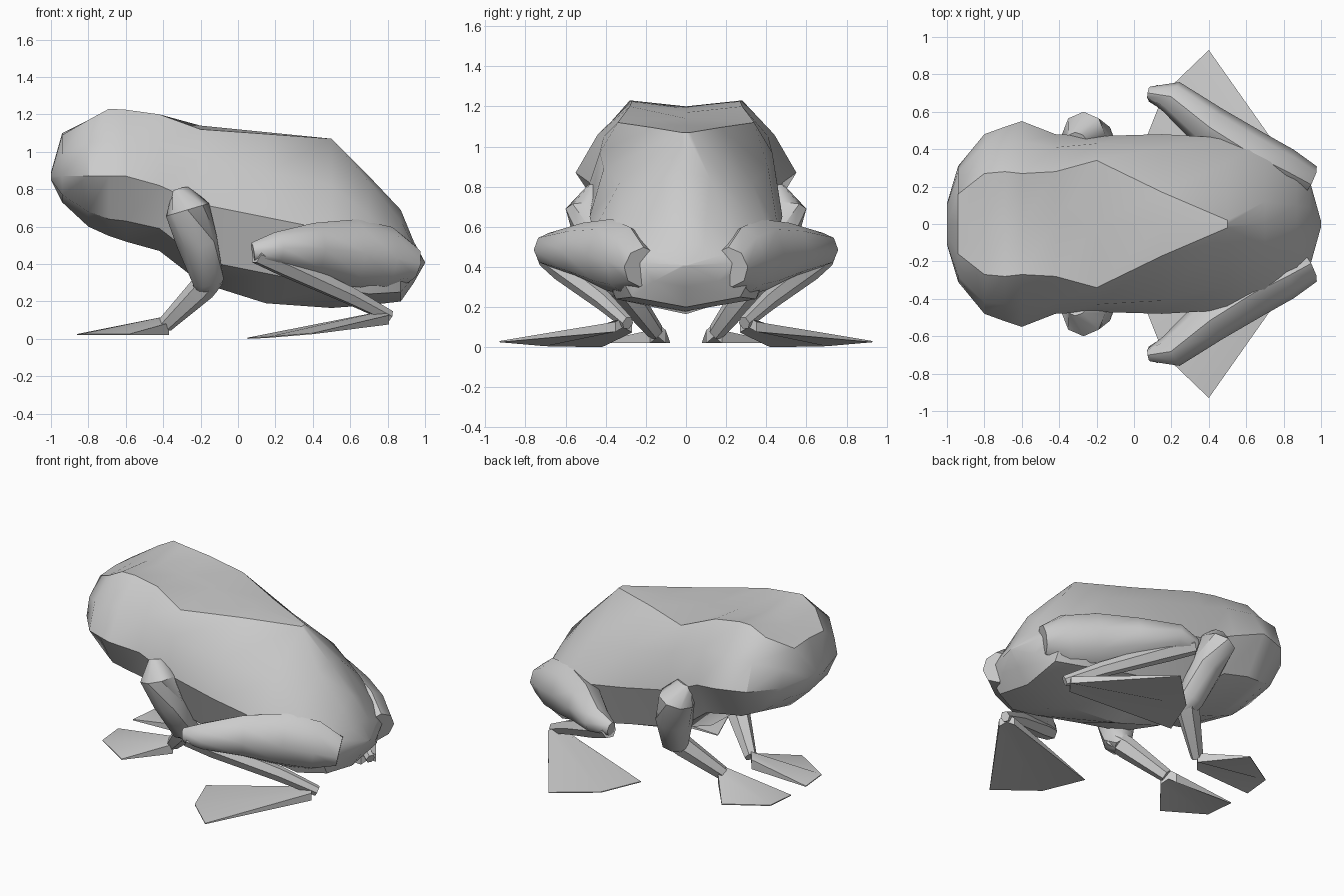
import bpy, bmesh, math
from mathutils import Vector

if "Cube" in bpy.data.objects:
    bpy.data.objects.remove(bpy.data.objects["Cube"])

skin = bpy.data.materials.new("grey_skin")
skin.diffuse_color = (0.6, 0.6, 0.6, 1)
skin.use_nodes = True
skin.node_tree.nodes["Principled BSDF"].inputs["Base Color"].default_value = skin.diffuse_color


def finish(bm, name, mirror=False, angle=35):
    """Turn a bmesh into a shaded object, optionally mirrored across y."""
    bmesh.ops.remove_doubles(bm, verts=bm.verts, dist=0.0005)
    bmesh.ops.recalc_face_normals(bm, faces=bm.faces)
    me = bpy.data.meshes.new(name)
    bm.to_mesh(me)
    bm.free()
    me.materials.append(skin)
    ob = bpy.data.objects.new(name, me)
    bpy.context.collection.objects.link(ob)
    bpy.ops.object.select_all(action='DESELECT')
    ob.select_set(True)
    bpy.context.view_layer.objects.active = ob
    bpy.ops.object.shade_smooth_by_angle(angle=math.radians(angle))
    if mirror:
        mod = ob.modifiers.new("mirror", 'MIRROR')
        mod.use_axis = (False, True, False)
        mod.use_mirror_merge = False


def loft(rings, caps=True):
    bm = bmesh.new()
    loops = [[bm.verts.new(p) for p in r] for r in rings]
    n = len(rings[0])
    for a, b in zip(loops, loops[1:]):
        for i in range(n):
            j = (i + 1) % n
            bm.faces.new((a[i], a[j], b[j], b[i]))
    if caps:
        bm.faces.new(loops[0])
        bm.faces.new(loops[-1])
    return bm


def limb(name, path, sides=8):
    """Oval tube; path entries are (x, y, z, side radius, upright radius)."""
    pts = [Vector(p[:3]) for p in path]
    rings = []
    for i, p in enumerate(path):
        d = (pts[min(i + 1, len(pts) - 1)] - pts[max(i - 1, 0)]).normalized()
        side = d.cross(Vector((0, 0, 1))).normalized()
        up = side.cross(d)
        ring = []
        for k in range(sides):
            a = math.tau * k / sides
            ring.append(pts[i] + side * p[3] * math.cos(a) + up * p[4] * math.sin(a))
        rings.append(ring)
    finish(loft(rings), name, True, 45)


def foot(name, ankle, toes, half_width, thick):
    """Webbed wedge: a thick ankle fanning out to thin toe tips."""
    ankle = Vector(ankle)
    toes = [Vector(t) for t in toes]
    across = (toes[0] - toes[-1]).normalized() * half_width
    roots = [ankle + across, ankle + Vector((0, 0, thick * 0.5)), ankle - across]
    bm = bmesh.new()
    top_r = [bm.verts.new(r) for r in roots]
    low_r = [bm.verts.new(r - Vector((0, 0, thick))) for r in roots]
    top_t = [bm.verts.new(t + Vector((0, 0, 0.006))) for t in toes]
    low_t = [bm.verts.new(t) for t in toes]
    for i in range(2):
        bm.faces.new((top_r[i], top_r[i + 1], top_t[i + 1], top_t[i]))
        bm.faces.new((low_r[i], low_t[i], low_t[i + 1], low_r[i + 1]))
        bm.faces.new((top_t[i], top_t[i + 1], low_t[i + 1], low_t[i]))
        bm.faces.new((top_r[i], low_r[i], low_r[i + 1], top_r[i + 1]))
    for i in (0, 2):
        bm.faces.new((top_r[i], top_t[i], low_t[i], low_r[i]))
    finish(bm, name, True, 25)


# Head and body: x, top z, back edge, brow, flank, lower flank, belly z
sections = [
    (-1.00, 0.89, (.05, .89), (.10, .88), (.11, .87), (.07, .85), 0.85),
    (-0.94, 1.10, (.16, 1.09), (.28, .99), (.31, .87), (.20, .77), 0.73),
    (-0.80, 1.16, (.27, 1.17), (.42, 1.05), (.48, .87), (.33, .68), 0.60),
    (-0.69, 1.20, (.28, 1.23), (.43, 1.06), (.52, .87), (.38, .64), 0.55),
    (-0.60, 1.19, (.27, 1.225), (.44, 1.06), (.55, .87), (.39, .63), 0.52),
    (-0.42, 1.17, (.28, 1.20), (.41, 1.05), (.48, .82), (.38, .59), 0.47),
    (-0.20, 1.14, (.34, 1.12), (.43, .97), (.47, .72), (.36, .42), 0.30),
    (0.15, 1.105, (.17, 1.095), (.41, .89), (.48, .65), (.36, .35), 0.19),
    (0.50, 1.07, (.02, 1.07), (.33, .82), (.46, .58), (.37, .28), 0.165),
    (0.70, 0.87, (.12, .84), (.32, .66), (.44, .50), (.35, .24), 0.18),
    (0.87, 0.69, (.10, .63), (.25, .53), (.37, .43), (.27, .25), 0.20),
    (0.94, 0.52, (.09, .50), (.18, .46), (.23, .42), (.16, .33), 0.30),
    (1.00, 0.41, (.01, .41), (.01, .41), (.015, .41), (.01, .405), 0.405),
]
rings = []
for x, top, *half, low in sections:
    right = [(x, y, z) for y, z in half]
    left = [(x, -y, z) for y, z in reversed(half)]
    rings.append([(x, 0, top)] + right + [(x, 0, low)] + left)
finish(loft(rings), "body", angle=32)

# Hind legs
limb("hind_thigh", [(.93, .22, .40, .10, .10), (.80, .29, .43, .12, .17),
                    (.62, .38, .46, .13, .18), (.40, .52, .48, .12, .14),
                    (.20, .68, .485, .09, .085), (.08, .70, .465, .035, .05)])
limb("hind_shin", [(.10, .70, .45, .05, .05), (.25, .62, .39, .06, .06),
                   (.60, .41, .23, .045, .05), (.81, .29, .12, .03, .035)], 6)
foot("hind_foot", (.78, .31, .125), [(.40, .93, .025), (.16, .70, .005), (.05, .42, 0)],
     .05, .05)

# Front legs
limb("front_upper_leg", [(-.30, .44, .79, .06, .05), (-.27, .48, .69, .12, .12),
                         (-.22, .44, .52, .12, .10), (-.16, .35, .32, .09, .09),
                         (-.17, .31, .27, .07, .05)])
limb("front_lower_leg", [(-.13, .36, .34, .06, .07), (-.19, .30, .27, .075, .07),
                         (-.39, .15, .075, .04, .045)], 6)
foot("front_foot", (-.40, .14, .085), [(-.58, .44, .02), (-.84, .28, .02), (-.86, .08, .02)],
     .05, .065)
